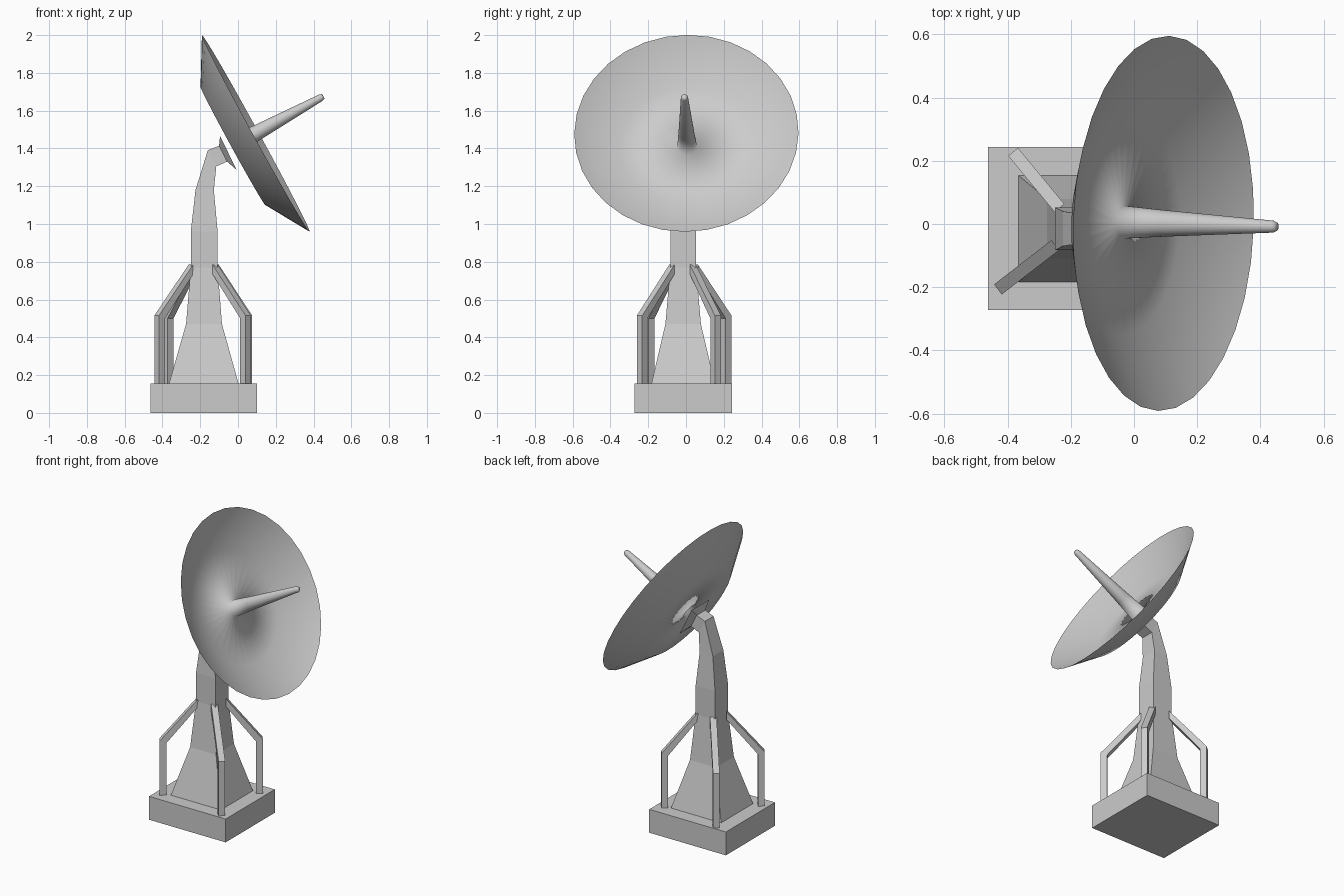
import bpy, bmesh, math
from mathutils import Matrix, Vector

if "Cube" in bpy.data.objects:
    bpy.data.objects.remove(bpy.data.objects["Cube"])

CX, CY = -0.182, -0.015  # centre of the base and tower


def make_object(name, bm):
    bmesh.ops.recalc_face_normals(bm, faces=bm.faces)
    mesh = bpy.data.meshes.new(name)
    bm.to_mesh(mesh)
    bm.free()
    obj = bpy.data.objects.new(name, mesh)
    bpy.context.collection.objects.link(obj)
    return obj


def loft(name, rings):
    """Skin a list of equal-length closed rings and cap both ends."""
    bm = bmesh.new()
    loops = [[bm.verts.new(p) for p in ring] for ring in rings]
    n = len(loops[0])
    for a, b in zip(loops, loops[1:]):
        for i in range(n):
            j = (i + 1) % n
            bm.faces.new((a[i], a[j], b[j], b[i]))
    bm.faces.new(loops[0])
    bm.faces.new(loops[-1])
    return make_object(name, bm)


def section(xl, zl, xr, zr, hy):
    """Four-sided ring across y, from the back edge to the front edge."""
    return [(xl, CY - hy, zl), (xr, CY - hy, zr), (xr, CY + hy, zr), (xl, CY + hy, zl)]


# square plinth
loft("base", [
    [(-0.463, -0.272, z), (0.10, -0.272, z), (0.10, 0.243, z), (-0.463, 0.243, z)]
    for z in (0, 0.155)])

# tapering tower that bends into the dish arm
loft("tower", [section(*s) for s in (
    (-0.365, 0.155, 0.003, 0.155, 0.168),
    (-0.275, 0.47, -0.085, 0.47, 0.094),
    (-0.250, 0.77, -0.108, 0.77, 0.068),
    (-0.250, 0.96, -0.108, 0.96, 0.068),
    (-0.225, 1.18, -0.128, 1.18, 0.055),
    (-0.160, 1.39, -0.115, 1.305, 0.045),
    (-0.098, 1.415, -0.058, 1.33, 0.045))])

# flared plate at the end of the arm
loft("mount_plate", [section(-0.1, 1.415, -0.057, 1.33, 0.045),
                     section(-0.095, 1.465, -0.006, 1.285, 0.092)])


def leg(name, x, y):
    """Upright post with a strut leaning in to the tower."""
    centre = Vector((CX, CY, 0))
    out = Vector((x, y, 0)) - centre
    r = out.length
    out.normalize()
    side = Vector((-out.y, out.x, 0))
    profile = [(r + 0.02, r - 0.02, 0.15, 0.15),
               (r + 0.02, r - 0.02, 0.515, 0.50),
               (0.085, 0.085, 0.785, 0.735)]
    rings = []
    for ro, ri, zo, zi in profile:
        rings.append([centre + out * rr + side * s + Vector((0, 0, z))
                      for rr, z, s in ((ro, zo, -0.02), (ro, zo, 0.02),
                                       (ri, zi, 0.02), (ri, zi, -0.02))])
    loft(name, rings)


# four bracing legs
for name, x, y in (("back_left_leg", -0.37, 0.213), ("front_left_leg", -0.415, -0.195),
                   ("front_right_leg", 0.04, -0.232), ("back_right_leg", 0.047, 0.157)):
    leg(name, x, y)

# dish and feed spike: one profile turned about the tilted axis
AIM = (Matrix.Translation((0.094, 0.002, 1.48))
       @ Matrix.Rotation(math.radians(-1.7), 4, 'Z')
       @ Matrix.Rotation(math.radians(61.3), 4, 'Y'))


def lathe(name, profile, sides=32):
    bm = bmesh.new()
    loops = [[bm.verts.new(AIM @ Vector((r * math.cos(t), r * math.sin(t), h)))
              for t in (math.tau * i / sides for i in range(sides))] for r, h in profile]
    for a, b in zip(loops, loops[1:]):
        for i in range(sides):
            j = (i + 1) % sides
            bm.faces.new((a[i], a[j], b[j], b[i]))
    bm.faces.new(loops[-1])
    obj = make_object(name, bm)
    # face the bowl towards the spike tip
    if obj.data.polygons[0].normal.dot(AIM.to_3x3() @ Vector((0, 0, 1))) < 0:
        obj.data.flip_normals()
    for p in obj.data.polygons:
        p.use_smooth = True
    return obj


lathe("dish_and_feed", [(0.594, 0), (0.357, -0.138), (0.052, -0.141),
                        (0.042, 0.0), (0.019, 0.395), (0.013, 0.408)])
